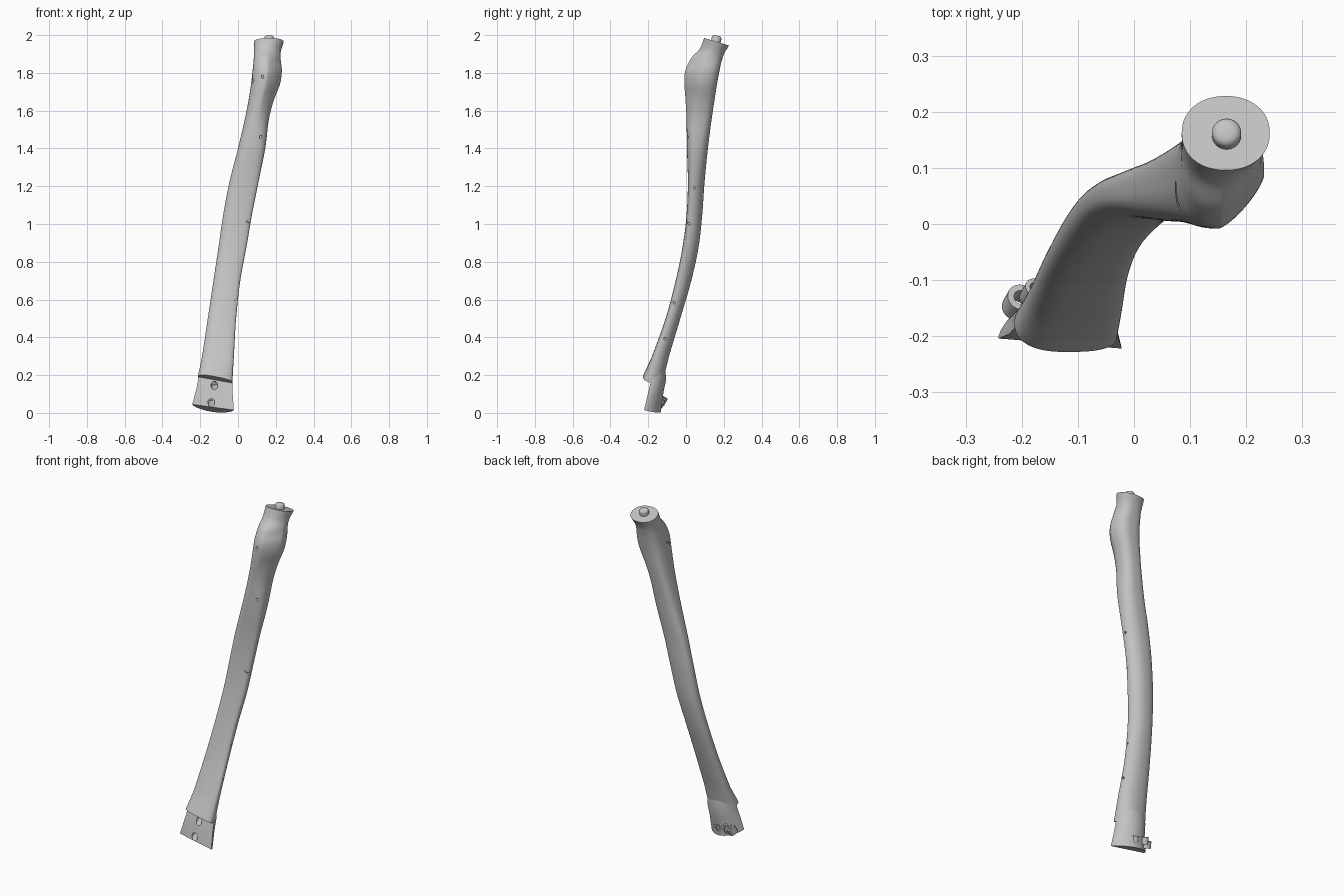
import bpy, bmesh, math
from mathutils import Vector

cube = bpy.data.objects.get("Cube")
if cube:
    bpy.data.objects.remove(cube, do_unlink=True)

grey = bpy.data.materials.new("bone_grey")
grey.use_nodes = True
grey.diffuse_color = (0.55, 0.55, 0.55, 1)
grey.node_tree.nodes["Principled BSDF"].inputs["Base Color"].default_value = grey.diffuse_color


def loft(name, rings, capped=True):
    """Skin a list of point rings; uncapped lofts close on themselves."""
    bm = bmesh.new()
    loops = [[bm.verts.new(p) for p in ring] for ring in rings]
    pairs = list(zip(loops, loops[1:]))
    if not capped:
        pairs.append((loops[-1], loops[0]))
    for low, high in pairs:
        for i in range(len(low)):
            j = (i + 1) % len(low)
            bm.faces.new((low[i], low[j], high[j], high[i]))
    if capped:
        bm.faces.new(loops[0][::-1])
        bm.faces.new(loops[-1])
    bmesh.ops.recalc_face_normals(bm, faces=bm.faces[:])
    mesh = bpy.data.meshes.new(name)
    bm.to_mesh(mesh)
    bm.free()
    mesh.materials.append(grey)
    obj = bpy.data.objects.new(name, mesh)
    bpy.context.collection.objects.link(obj)
    return obj


def turned(name, base, axis, profile, sides=24, capped=True):
    """Round part: profile of (radius, distance along axis)."""
    turn = Vector(axis).to_track_quat('Z', 'Y')
    rings = []
    for radius, height in profile:
        angles = [math.tau * i / sides for i in range(sides)]
        rings.append([Vector(base) + turn @ Vector((radius * math.cos(a), radius * math.sin(a), height))
                      for a in angles])
    return loft(name, rings, capped)


def drill(target, centre, axis, radius, depth):
    """Cut a round hole centred on a surface point."""
    cutter = turned("drill_cutter", centre, axis, [(radius, -depth), (radius, depth)], 16)
    cutter.hide_render = True
    bpy.context.view_layer.objects.active = target
    mod = target.modifiers.new("hole", 'BOOLEAN')
    mod.operation, mod.object, mod.solver = 'DIFFERENCE', cutter, 'EXACT'
    bpy.ops.object.modifier_apply(modifier=mod.name)
    bpy.data.objects.remove(cutter, do_unlink=True)


def smooth(obj, degrees=35):
    bpy.ops.object.select_all(action='DESELECT')
    obj.select_set(True)
    bpy.context.view_layer.objects.active = obj
    bpy.ops.object.shade_smooth_by_angle(angle=math.radians(degrees))


def catmull(a, b, c, d, t):
    return 0.5 * (2 * b + (c - a) * t + (2 * a - 5 * b + 4 * c - d) * t ** 2
                  + (3 * b - a - 3 * c + d) * t ** 3)


def ramp(value, start, end):
    return min(1, max(0, (value - start) / (end - start)))


# Shaft outline: height, x range, y range
KEYS = [Vector(k) for k in (
    (.172, -.213, -.03, -.228, -.125),
    (.3, -.19, -.022, -.18, -.09),
    (.5, -.16, -.01, -.108, -.03),
    (.7, -.13, .012, -.055, .028),
    (.88, -.103, .045, -.018, .067),
    (1.05, -.078, .074, .003, .086),
    (1.22, -.046, .108, .01, .098),
    (1.4, 0, .144, .005, .116),
    (1.55, .035, .163, .003, .135),
    (1.65, .055, .188, -.002, .15),
    (1.74, .069, .222, -.008, .164),
    (1.81, .077, .232, -.004, .177),
    (1.87, .083, .226, .025, .19),
    (1.915, .085, .227, .072, .203),
    (1.965, .085, .242, .096, .228))]
STEPS, SIDES = 6, 64


def section(key):
    z, x0, x1, y0, y1 = key
    cx, cy = (x0 + x1) / 2, (y0 + y1) / 2
    # end planes lean, the middle of the shaft is level
    top = ramp(z, 1.85, 1.965)
    foot = ramp(z, .3, .18)
    # each corner of the section swells or flattens along the height
    upper, head = ramp(z, 1, 1.3), ramp(z, 1.5, 1.7)
    ridge = 1 - ramp(z, 1.2, 1.55)
    powers = {(True, True): .74 + .31 * ridge,
              (False, True): .86 - .2 * upper,
              (False, False): .84,
              (True, False): .86 - .22 * ridge + .7 * head}
    ring = []
    for i in range(SIDES):
        a = math.tau * i / SIDES
        u, v = math.cos(a), math.sin(a)
        power = powers[u > 0, v > 0]
        power += (.93 - power) * top
        u = math.copysign(abs(u) ** power, u)
        v = math.copysign(abs(v) ** power, v)
        # side ridge sits towards the front
        v -= .35 * ridge * max(0, u) * (1 - abs(v))
        dx, dy = u * (x1 - x0) / 2, v * (y1 - y0) / 2
        ring.append((cx + dx, cy + dy, z - top * .3 * dy - foot * (.2 * dx + .4 * dy)))
    return ring


rings = []
for n in range(len(KEYS) - 1):
    four = [KEYS[min(max(n + k, 0), len(KEYS) - 1)] for k in (-1, 0, 1, 2)]
    rings += [section(catmull(*four, s / STEPS)) for s in range(STEPS)]
rings.append(section(KEYS[-1]))
shaft = loft("bone_shaft", rings)

# Small slanted pin holes: on the front of the head, then down the side
for x, y, z in ((.13, -.005, 1.78), (.08, .05, 1.77), (.12, .008, 1.46)):
    drill(shaft, (x, y, z), (0, -1, -.7), .007, .03)
for x, y, z in ((.1, .045, 1.19), (.065, .018, 1), (0, -.06, .58), (-.015, -.11, .39)):
    drill(shaft, (x, y, z), (1, .5, -.7), .006, .03)
smooth(shaft)


# Foot plate: flat front, thin side fins and a rounded back, flaring downwards
def foot_section(left, right, back, depth, power):
    left, right = Vector(left), Vector(right)
    ring = []
    for i in range(25):
        a = math.pi * i / 24
        p = left.lerp(right, (1 + math.cos(a)) / 2)
        ring.append(p + Vector((0, depth, back)) * math.sin(a) ** power)
    ring += [right.lerp(left, 1 - k / 8) for k in range(1, 8)]
    return ring


foot = loft("foot_plate", [
    foot_section((-.242, -.204, .045), (-.022, -.222, .015), -.025, .08, 1.35),
    foot_section((-.222, -.196, .12), (-.028, -.202, .1), 0, .08, 1.1),
    foot_section((-.21, -.182, .18), (-.03, -.185, .17), 0, .078, .9),
    foot_section((-.197, -.165, .24), (-.035, -.165, .24), 0, .055, .9)])
for x, z in ((-.125, .14), (-.142, .058)):
    drill(foot, (x, -.2, z), (0, 1, .5), .018, .05)
smooth(foot)

# Hollow studs behind the foot
for n, (x, y, z, radius) in enumerate(((-.208, -.145, .047, .026),
                                       (-.184, -.127, .055, .018),
                                       (-.125, -.138, .045, .016))):
    inner = radius * .55
    stud = turned("rear_stud_%d" % (n + 1), (x, y, z), (.25, .45, .8),
                  [(radius, -.01), (radius, .03), (inner, .03), (inner, -.01)], 20, False)
    smooth(stud)

# Rounded peg on the leaning top face
peg = turned("top_peg", (.165, .155, 1.955), (0, .25, 1),
             [(.026, 0), (.026, .032), (.024, .037), (.019, .041), (.012, .043)])
smooth(peg, 50)
